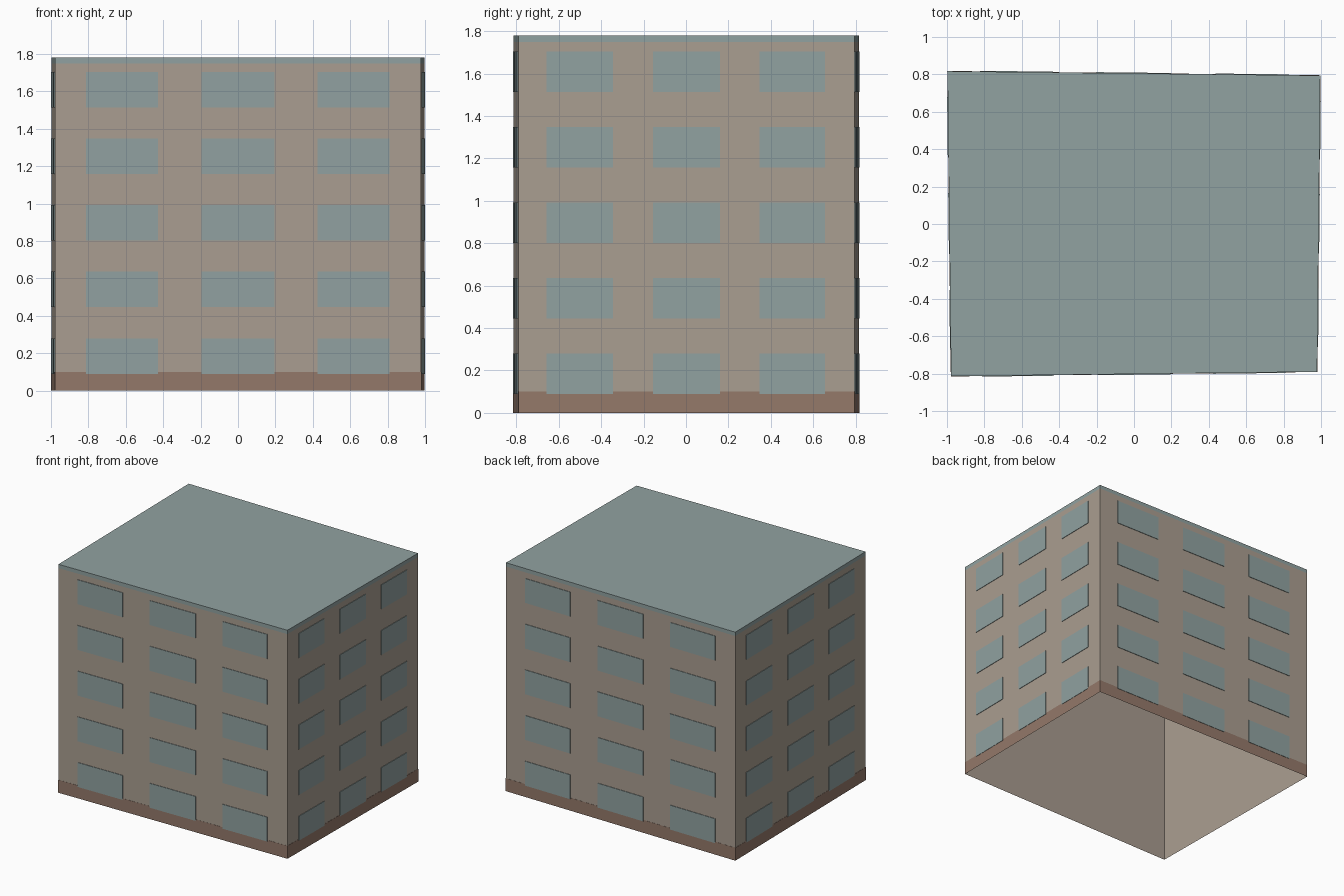
import bpy
import bmesh
from mathutils import Vector

cube = bpy.data.objects.get("Cube")
if cube:
    bpy.data.objects.remove(cube, do_unlink=True)

# Slightly skewed footprint, counter-clockwise from the front left
CORNERS = [Vector(c) for c in ((-0.978, -0.814), (0.979, -0.79), (0.996, 0.794), (-0.997, 0.817))]
HEIGHT = 1.78
ROOF_Z = 1.75
BASE_Z = 0.10
FLOORS = 5
WINDOW_SPANS = ((0.084, 0.281), (0.4, 0.6), (0.717, 0.913))
WINDOW_SILL, WINDOW_HEIGHT = 0.09, 0.19


def make_material(name, rgb):
    mat = bpy.data.materials.new(name)
    mat.use_nodes = True
    color = (*rgb, 1.0)
    mat.diffuse_color = color
    bsdf = mat.node_tree.nodes["Principled BSDF"]
    bsdf.inputs["Base Color"].default_value = color
    bsdf.inputs["Roughness"].default_value = 0.9
    return mat


def finish(name, bm, mat):
    mesh = bpy.data.meshes.new(name)
    bm.to_mesh(mesh)
    bm.free()
    mesh.materials.append(mat)
    obj = bpy.data.objects.new(name, mesh)
    bpy.context.collection.objects.link(obj)
    return obj


def ring(bm, z, scale=1.0):
    return [bm.verts.new((c.x * scale, c.y * scale, z)) for c in CORNERS]


def bridge(bm, low, high):
    n = len(low)
    for i in range(n):
        j = (i + 1) % n
        bm.faces.new((low[i], low[j], high[j], high[i]))


wall_mat = make_material("warm grey wall", (0.402, 0.342, 0.283))
blue_mat = make_material("blue grey glass and roof", (0.283, 0.361, 0.356))
base_mat = make_material("brown base", (0.296, 0.191, 0.144))

# Walls: an open shell without a floor
bm = bmesh.new()
bridge(bm, ring(bm, 0), ring(bm, ROOF_Z))
finish("walls", bm, wall_mat)

# Roof slab, flush with the walls
bm = bmesh.new()
low, high = ring(bm, ROOF_Z), ring(bm, HEIGHT)
bridge(bm, low, high)
bm.faces.new(high)
bm.faces.new(low[::-1])
finish("roof", bm, blue_mat)

# Thin base band around the foot of the walls
bm = bmesh.new()
low, high, lip = ring(bm, 0, 1.0015), ring(bm, BASE_Z, 1.0015), ring(bm, BASE_Z)
bridge(bm, low, high)
bridge(bm, high, lip)
finish("base_band", bm, base_mat)


def add_window(bm, start, end, z, out):
    """Thin open-backed plate on the wall from start to end."""
    outline = [(start, z), (end, z), (end, z + WINDOW_HEIGHT), (start, z + WINDOW_HEIGHT)]
    back = [bm.verts.new((p.x, p.y, h)) for p, h in outline]
    front = [bm.verts.new((p.x + out.x, p.y + out.y, h)) for p, h in outline]
    bridge(bm, back, front)
    bm.faces.new(front)


# Windows: three per floor on each side
for i, side in enumerate(("front", "left", "back", "right")):
    a, b = CORNERS[i], CORNERS[(i + 1) % 4]
    along = (b - a).normalized()
    out = Vector((along.y, -along.x)) * 0.004
    bm = bmesh.new()
    for floor in range(FLOORS):
        z = WINDOW_SILL + floor * HEIGHT / FLOORS
        for s, e in WINDOW_SPANS:
            add_window(bm, a.lerp(b, s), a.lerp(b, e), z, out)
    finish(side + "_windows", bm, blue_mat)
